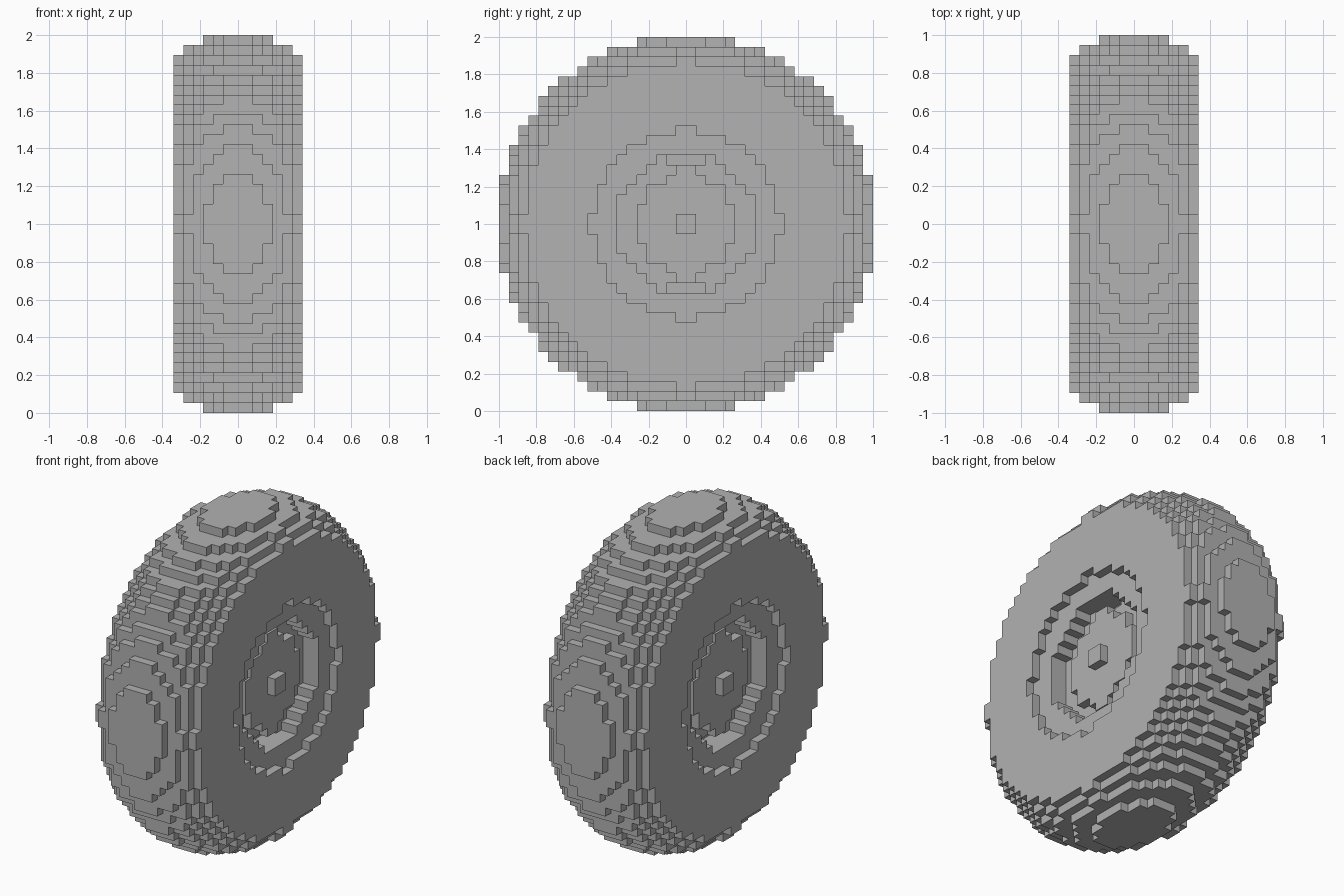
import bpy
import bmesh
from mathutils import Vector

cube = bpy.data.objects.get("Cube")
if cube:
    bpy.data.objects.remove(cube)

HALF = 19                 # wheel radius in blocks
SIZE = 1 / HALF           # block edge length
SIDE = 6                  # outermost layer each side of the centre layer
# Squared tread radius of each layer, from the middle to the side wall
TREAD = [370, 367.5, 360.5, 347, 330.5, 307, 273.5]
RECESS, GROOVE, HUB = 91, 50, 25   # squared radii on the side faces

grey = bpy.data.materials.new("plain_grey")
grey.use_nodes = True
colour = (0.445, 0.445, 0.445, 1)
grey.diffuse_color = colour
grey.node_tree.nodes["Principled BSDF"].inputs["Base Color"].default_value = colour


def part_at(i, j, k):
    """Name of the part filling a block, or None where it is empty."""
    layer = abs(i)
    if layer > SIDE:
        return None
    y, z = abs(j + 0.5), abs(k + 0.5)
    d = y * y + z * z
    if d > TREAD[layer]:
        return None
    # Square cap in the middle of the hub
    if y < 1 and z < 1 and layer == SIDE - 1:
        return "hub_cap"
    # Hub disc with an upper and a lower stem
    stem = y < 1 and z < 6
    if d < HUB or stem:
        return "hub" if layer <= SIDE - 2 else None
    # Deep slot beyond each stem, then the round groove
    if d < GROOVE:
        slot = y < 2 and z > 6
        return "rim" if layer <= SIDE - (4 if slot else 3) else None
    # Shallow recess around the groove
    if d < RECESS:
        return "rim" if layer <= SIDE - 1 else None
    return "tyre"


def block_face(bm, cell, axis, sign):
    """Add one exposed side of a block."""
    centre = Vector((cell[0], cell[1] + 0.5, cell[2] + 0.5))
    normal, u, v = Vector(), Vector(), Vector()
    normal[axis] = sign / 2
    u[(axis + 1) % 3] = 0.5
    v[(axis + 2) % 3] = 0.5 * sign
    corners = (-u - v, u - v, u + v, v - u)
    lift = Vector((0, 0, 1))
    bm.faces.new([bm.verts.new((centre + normal + c) * SIZE + lift) for c in corners])


# Collect only the exposed block sides of every part
meshes = {name: bmesh.new() for name in ("tyre", "rim", "hub", "hub_cap")}
for i in range(-SIDE, SIDE + 1):
    for j in range(-HALF, HALF):
        for k in range(-HALF, HALF):
            name = part_at(i, j, k)
            if not name:
                continue
            for axis in range(3):
                for sign in (-1, 1):
                    near = [i, j, k]
                    near[axis] += sign
                    if not part_at(*near):
                        block_face(meshes[name], (i, j, k), axis, sign)

# Turn each part into a flat-shaded object
for name, bm in meshes.items():
    bmesh.ops.remove_doubles(bm, verts=bm.verts, dist=SIZE / 100)
    mesh = bpy.data.meshes.new(name)
    bm.to_mesh(mesh)
    bm.free()
    mesh.materials.append(grey)
    bpy.context.collection.objects.link(bpy.data.objects.new(name, mesh))
